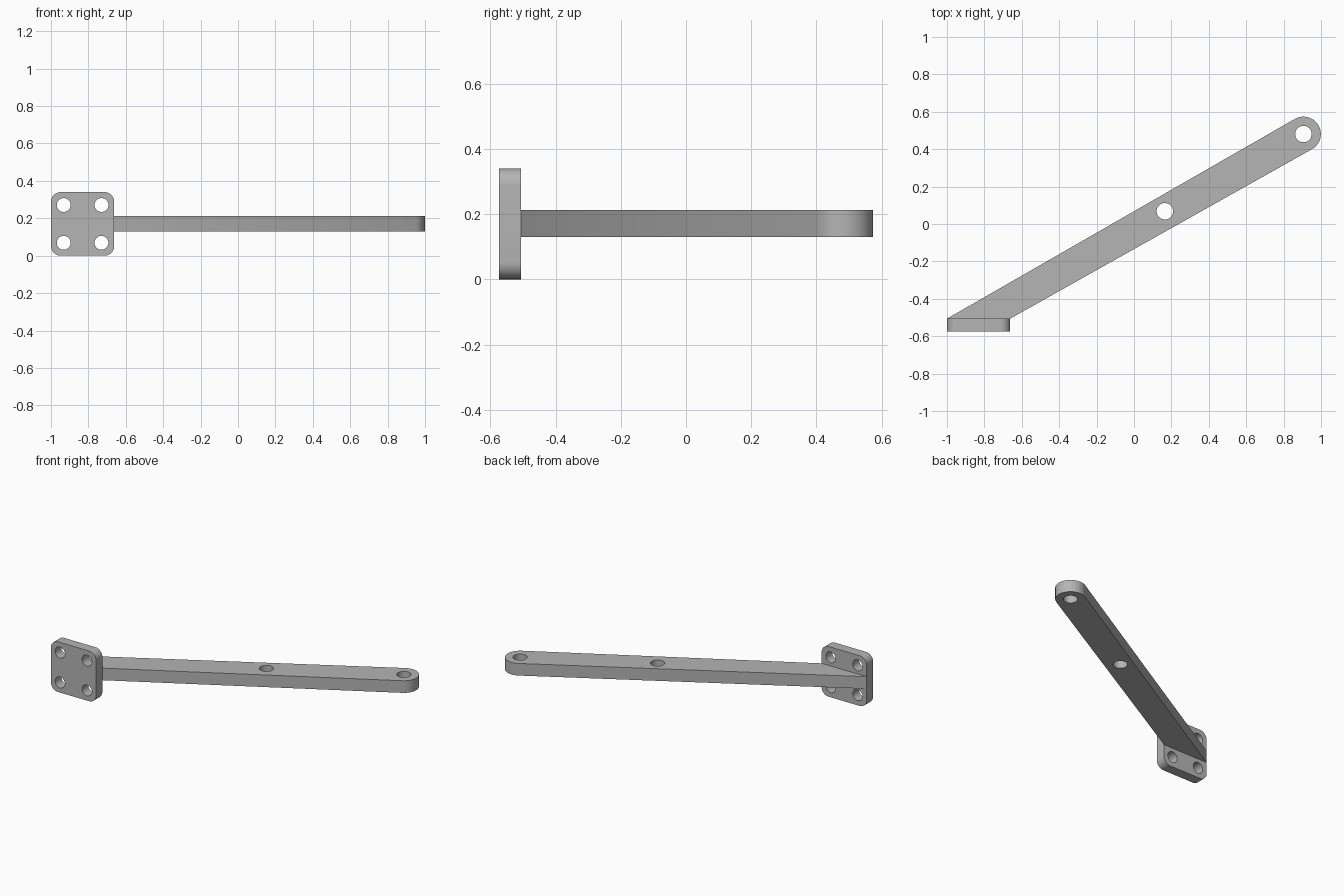
import bpy, bmesh
from math import sin, cos, pi, atan2, asin, hypot, radians
from mathutils import Matrix, Vector

if "Cube" in bpy.data.objects:
    bpy.data.objects.remove(bpy.data.objects["Cube"])

grey = bpy.data.materials.new("grey metal")
grey.use_nodes = True
colour = (0.46, 0.46, 0.46, 1)
grey.diffuse_color = colour
grey.node_tree.nodes["Principled BSDF"].inputs["Base Color"].default_value = colour


def arc(cx, cy, r, a0, a1, steps):
    return [(cx + r * cos(a0 + (a1 - a0) * i / steps),
             cy + r * sin(a0 + (a1 - a0) * i / steps)) for i in range(steps + 1)]


def prism(name, outline, low, high, turn=Matrix()):
    """Extrude a flat outline along its normal, then turn it into place."""
    bm = bmesh.new()
    face = bm.faces.new([bm.verts.new((x, y, low)) for x, y in outline])
    new = bmesh.ops.extrude_face_region(bm, geom=[face])["geom"]
    bmesh.ops.translate(bm, verts=[v for v in new if isinstance(v, bmesh.types.BMVert)],
                        vec=(0, 0, high - low))
    bmesh.ops.transform(bm, matrix=turn, verts=bm.verts)
    bmesh.ops.recalc_face_normals(bm, faces=bm.faces)
    mesh = bpy.data.meshes.new(name)
    bm.to_mesh(mesh)
    bm.free()
    mesh.materials.append(grey)
    obj = bpy.data.objects.new(name, mesh)
    bpy.context.collection.objects.link(obj)
    return obj


def drilled(name, outline, holes, radius, low, high, turn=Matrix()):
    """A prism with round through holes and smooth curved walls."""
    obj = prism(name, outline, low, high, turn)
    bpy.context.view_layer.objects.active = obj
    for x, y in holes:
        circle = arc(x, y, radius, 0, 2 * pi, 40)[:-1]
        cutter = prism("hole_cutter", circle, low - 0.05, high + 0.05, turn)
        cutter.hide_render = True
        mod = obj.modifiers.new("hole", 'BOOLEAN')
        mod.operation = 'DIFFERENCE'
        mod.solver = 'EXACT'
        mod.object = cutter
        bpy.ops.object.modifier_apply(modifier=mod.name)
        bpy.data.objects.remove(cutter)
    bpy.ops.object.select_all(action='DESELECT')
    obj.select_set(True)
    bpy.ops.object.shade_smooth_by_angle(angle=radians(30))
    return obj


# Mounting plate: rounded square standing upright, with four screw holes
left, right, top, corner = -1.0, -0.662, 0.34, 0.052
centres = [(right - corner, top - corner), (left + corner, top - corner),
           (left + corner, corner), (right - corner, corner)]
plate_outline = []
for i, (x, z) in enumerate(centres):
    plate_outline += arc(x, z, corner, i * pi / 2, (i + 1) * pi / 2, 10)
screw_holes = [(x, z) for x in (-0.932, -0.73) for z in (0.069, 0.271)]
upright = Matrix.Rotation(pi / 2, 4, 'X')
drilled("mounting_plate", plate_outline, screw_holes, 0.037, 0.506, 0.574, upright)

# Arm: slanted bar from the plate, its sides tangent to the rounded end
cx, cy, r, back = 0.906, 0.481, 0.093, -0.506


def tangent_angle(x, side):
    dx, dy = cx - x, cy - back
    return atan2(dy, dx) + side * asin(r / hypot(dx, dy))


start = tangent_angle(right, -1) - pi / 2
end = tangent_angle(left, 1) + pi / 2
arm_outline = [(left, back), (right, back)] + arc(cx, cy, r, start, end, 32)
drilled("arm", arm_outline, [(cx, cy), (0.165, 0.068)], 0.044, 0.13, 0.212)
